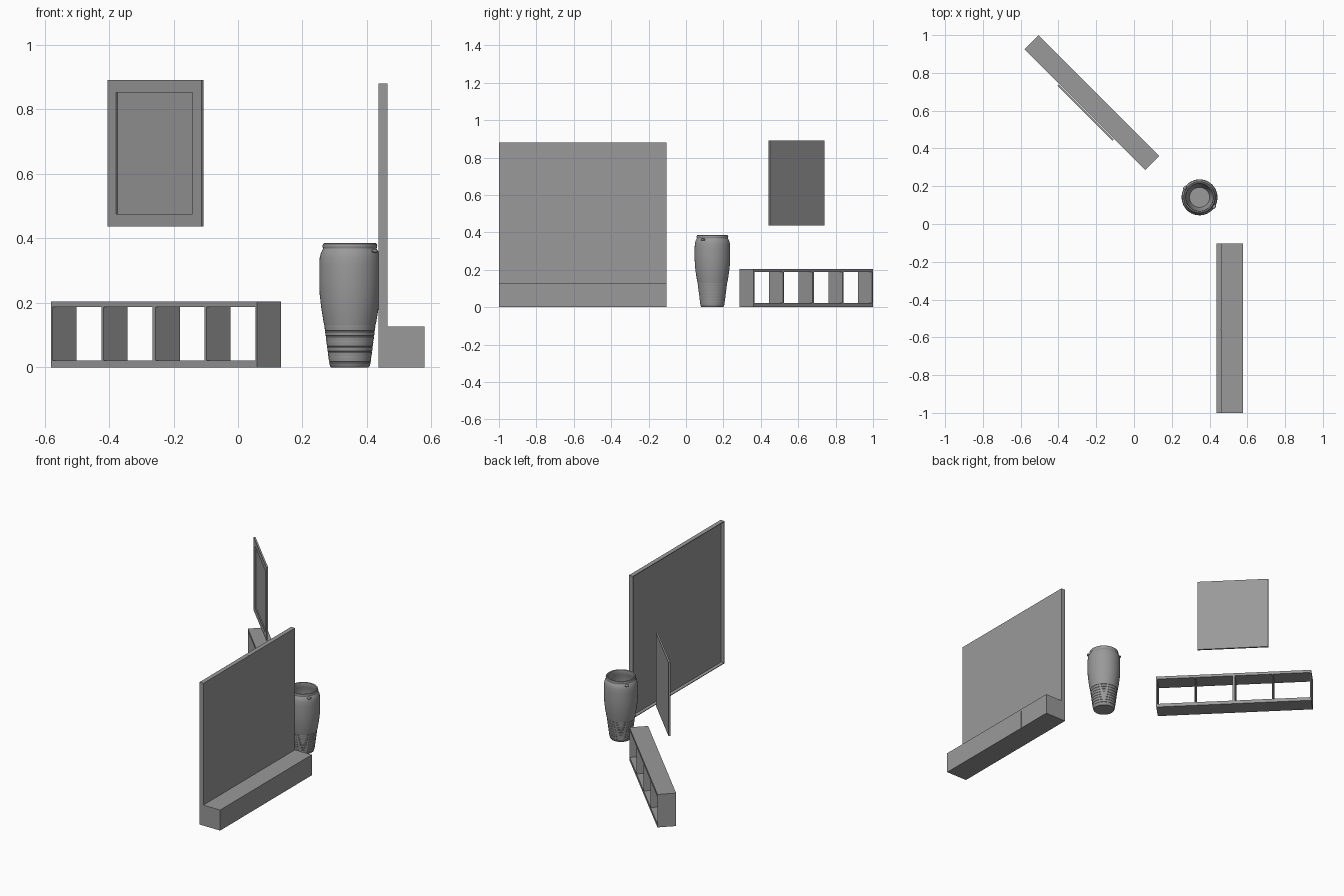
import bpy, bmesh, math
from mathutils import Matrix, Vector

if "Cube" in bpy.data.objects:
    bpy.data.objects.remove(bpy.data.objects["Cube"])

grey = bpy.data.materials.new("dark_grey")
grey.diffuse_color = (0.32, 0.32, 0.32, 1)
grey.use_nodes = True
grey.node_tree.nodes["Principled BSDF"].inputs["Base Color"].default_value = grey.diffuse_color


def add_boxes(name, boxes, matrix=Matrix()):
    """One mesh from (x0, x1, y0, y1, z0, z1) boxes, placed by matrix."""
    bm = bmesh.new()
    for x0, x1, y0, y1, z0, z1 in boxes:
        m = Matrix.Translation(((x0 + x1) / 2, (y0 + y1) / 2, (z0 + z1) / 2))
        m = m @ Matrix.Diagonal((x1 - x0, y1 - y0, z1 - z0, 1))
        bmesh.ops.create_cube(bm, size=1, matrix=m)
    bm.transform(matrix)
    return finish(name, bm)


def finish(name, bm, smooth=False):
    bmesh.ops.recalc_face_normals(bm, faces=bm.faces)
    me = bpy.data.meshes.new(name)
    bm.to_mesh(me)
    bm.free()
    me.materials.append(grey)
    ob = bpy.data.objects.new(name, me)
    bpy.context.collection.objects.link(ob)
    if smooth:
        bpy.ops.object.select_all(action='DESELECT')
        ob.select_set(True)
        bpy.context.view_layer.objects.active = ob
        bpy.ops.object.shade_smooth_by_angle(angle=math.radians(35))
    return ob


# Tall wall panel: two boards on a backing sheet with a shallow edging behind
Y0, Y1, H = -1.0, -0.104, 0.88
XB, XF, T = 0.436, 0.463, 0.004
XM = XF - T
add_boxes("wall_panel_boards", [
    (XM, XF, Y0, -0.556, 0, H),
    (XM, XF, -0.554, Y1, 0, H)])
add_boxes("wall_panel_backing", [(XM - 0.002, XM, Y0 + T, Y1 - T, T, H - T)])
add_boxes("wall_panel_edging", [
    (XB, XM, Y0, Y0 + T, 0, H),
    (XB, XM, Y1 - T, Y1, 0, H),
    (XB, XM, Y0 + T, Y1 - T, H - T, H),
    (XB, XM, Y0 + T, Y1 - T, 0, T)])

# Low cabinet in front of the panel
XC, HC = 0.578, 0.127
add_boxes("cabinet_body", [(XF, XC - 0.001, Y0, Y1, 0, HC - 0.012)])
add_boxes("cabinet_top", [(XF, XC, Y0, Y1, HC - 0.012, HC)])
add_boxes("cabinet_fronts", [
    (XC - 0.001, XC, Y0, -0.331, 0, HC - 0.012),
    (XC - 0.001, XC, -0.330, Y1, 0, HC - 0.012)])

# Open shelf bench turned 45 degrees: two units with two bays each
turn = Matrix.Rotation(math.radians(-45), 4, 'Z')
bench = Matrix.Translation((-0.223, 0.643, 0)) @ turn
L, D, B = 0.452, 0.053, 0.007
for side, x in (("left", -L), ("right", 0)):
    boxes = [(x, x + L, -D, D, 0, 0.021), (x, x + L, -D, D, 0.187, 0.204)]
    for px in (x, x + (L - B) / 2, x + L - B):
        boxes.append((px, px + B, -D, D, 0.021, 0.187))
    add_boxes(side + "_shelf_unit", boxes, bench)

# Picture frame with a recessed picture, hanging over the bench
hang = Matrix.Translation((-0.256, 0.590, 0.664)) @ turn
W, PH, PT, E = 0.206, 0.227, 0.005, 0.038
add_boxes("picture_frame", [
    (-W, -W + E, -PT, PT, -PH, PH), (W - E, W, -PT, PT, -PH, PH),
    (-W + E, W - E, -PT, PT, PH - E, PH), (-W + E, W - E, -PT, PT, -PH, -PH + E)], hang)
add_boxes("picture", [(-W + E, W - E, 0.001, PT, -PH + E, PH - E)], hang)

# Vase: turned profile with shallow rings on the lower part
profile = [(0, 0), (0.058, 0), (0.061, 0.003)]
for i in range(8):
    z = 0.014 + i * 0.016
    r = 0.0625 + 0.13 * z
    profile += [(r, z), (r - 0.0008, z + 0.001), (r - 0.0008, z + 0.003), (r + 0.0005, z + 0.004)]
profile += [(0.0825, 0.145), (0.089, 0.185), (0.0935, 0.225), (0.095, 0.265), (0.095, 0.31),
            (0.0935, 0.34), (0.090, 0.355), (0.085, 0.364), (0.083, 0.367), (0.083, 0.370),
            (0.0845, 0.373), (0.085, 0.377), (0.083, 0.383), (0.080, 0.385), (0.074, 0.383),
            (0.072, 0.372), (0.080, 0.350), (0.086, 0.31), (0.086, 0.25), (0.078, 0.16),
            (0.060, 0.03), (0.053, 0.014), (0, 0.014)]
center = Vector((0.347, 0.141, 0))
bm = bmesh.new()
vs = [bm.verts.new((r, 0, z)) for r, z in profile]
es = [bm.edges.new(p) for p in zip(vs, vs[1:])]
bmesh.ops.spin(bm, geom=vs + es, axis=(0, 0, 1), cent=(0, 0, 0), steps=64, angle=math.tau)
bmesh.ops.remove_doubles(bm, verts=bm.verts, dist=0.0001)
bm.transform(Matrix.Translation(center))
finish("vase", bm, True)

# Two small lugs on the vase shoulder
bm = bmesh.new()
for a in (-33, 147):
    m = (Matrix.Translation(center) @ Matrix.Rotation(math.radians(a), 4, 'Z')
         @ Matrix.Translation((0.092, 0, 0.361)) @ Matrix.Diagonal((0.008, 0.013, 0.006, 1)))
    bmesh.ops.create_uvsphere(bm, u_segments=16, v_segments=8, radius=1, matrix=m)
finish("vase_lugs", bm, True)
